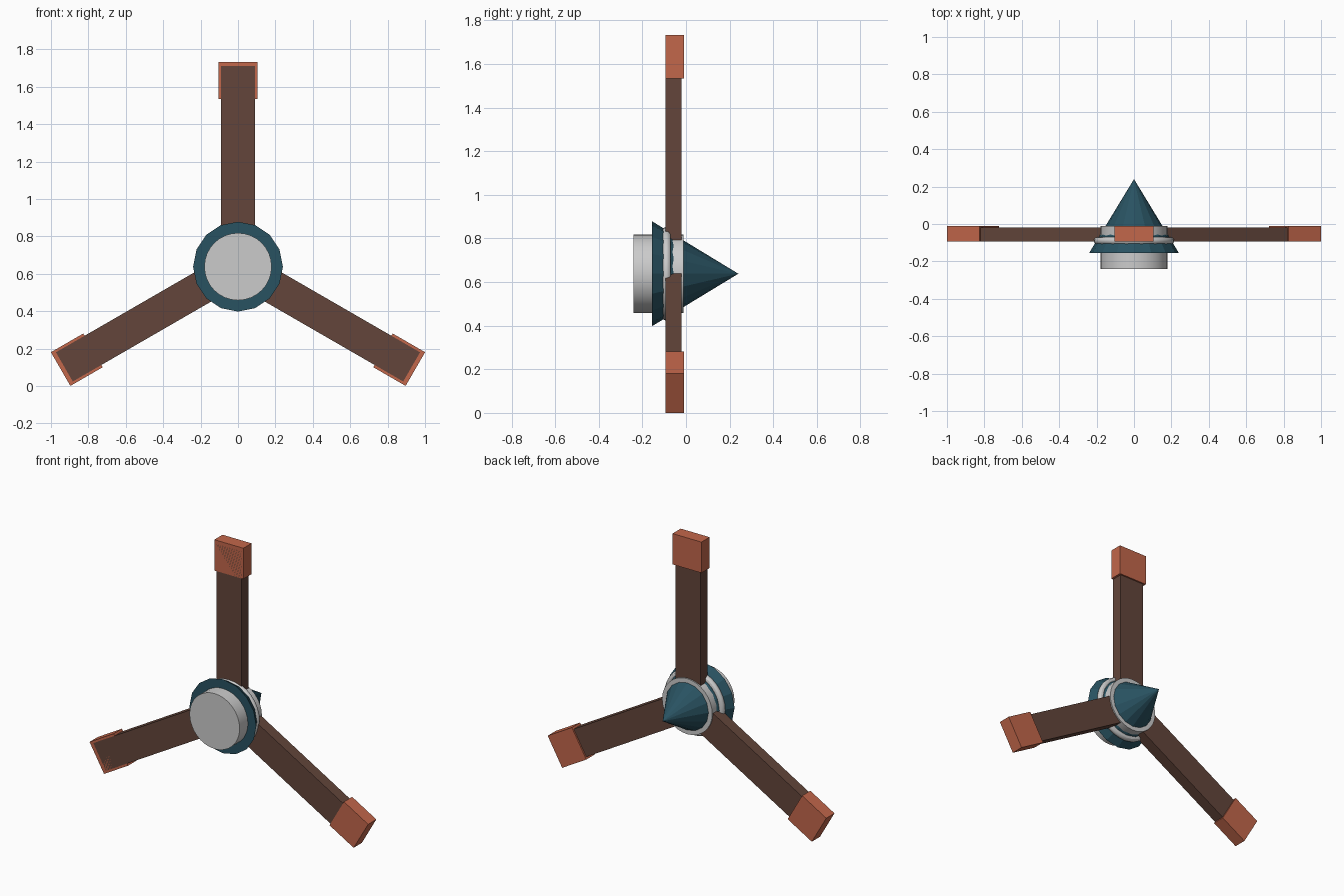
import bpy, math
from mathutils import Matrix, Vector

if "Cube" in bpy.data.objects:
    bpy.data.objects.remove(bpy.data.objects["Cube"])

HUB = Vector((0, 0, 0.638))
BACKWARD = (-math.pi / 2, 0, 0)  # local z points to +y


def material(name, rgb):
    m = bpy.data.materials.new(name)
    m.diffuse_color = (*rgb, 1)
    m.use_nodes = True
    m.node_tree.nodes["Principled BSDF"].inputs["Base Color"].default_value = m.diffuse_color
    return m


teal = material("teal", (0.022, 0.085, 0.12))
brown = material("brown", (0.125, 0.06, 0.043))
orange = material("orange", (0.54, 0.135, 0.07))


def finish(name, mat=None, smooth=False):
    ob = bpy.context.object
    ob.name = name
    if mat:
        ob.data.materials.append(mat)
    if smooth:
        bpy.ops.object.shade_smooth_by_angle(angle=math.radians(30))
    return ob


def radial_box(name, angle, width, y0, y1, r0, r1, mat):
    """Box reaching from radius r0 to r1 around the hub axis."""
    bpy.ops.mesh.primitive_cube_add(size=1)
    ob = finish(name, mat)
    ob.data.transform(Matrix.Translation((0, (y0 + y1) / 2, (r0 + r1) / 2))
                      @ Matrix.Diagonal((width, y1 - y0, r1 - r0, 1)))
    ob.location = HUB
    ob.rotation_euler = (0, angle, 0)


# Hub drum
bpy.ops.mesh.primitive_cylinder_add(vertices=32, radius=0.18, depth=0.228,
                                    location=HUB + Vector((0, -0.126, 0)), rotation=BACKWARD)
finish("hub", smooth=True)

# Pointed nose cone, its wide base forming the collar around the hub
bpy.ops.mesh.primitive_cone_add(vertices=16, radius1=0.24, radius2=0, depth=0.395,
                                location=HUB + Vector((0, 0.0425, 0)), rotation=BACKWARD)
finish("nose_cone", teal)

# Ring around the cone
bpy.ops.mesh.primitive_torus_add(major_segments=32, minor_segments=12, major_radius=0.195,
                                 minor_radius=0.02, location=HUB + Vector((0, -0.09, 0)),
                                 rotation=BACKWARD)
finish("hub_ring", smooth=True)

# Three blades with painted tips
for i in range(3):
    a = i * math.tau / 3
    radial_box(f"blade_{i + 1}", a, 0.18, -0.094, -0.02, 0.1, 1.072, brown)
    radial_box(f"blade_tip_{i + 1}", a, 0.208, -0.094, -0.01, 0.895, 1.095, orange)
